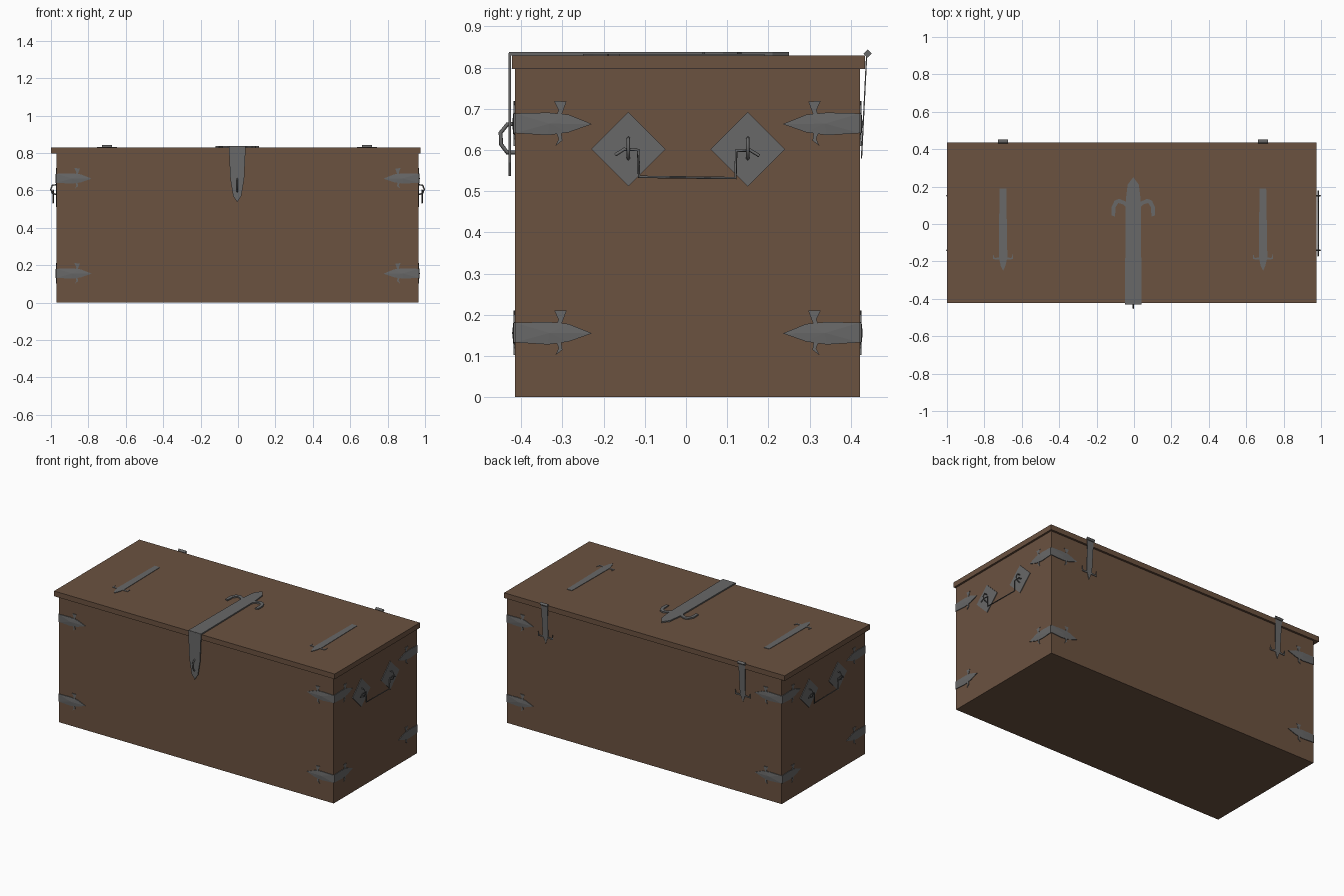
import bpy, bmesh
from mathutils import Vector

cube = bpy.data.objects.get("Cube")
if cube:
    bpy.data.objects.remove(cube, do_unlink=True)


def material(name, rgb):
    m = bpy.data.materials.new(name)
    m.use_nodes = True
    m.diffuse_color = (*rgb, 1)
    m.node_tree.nodes["Principled BSDF"].inputs["Base Color"].default_value = (*rgb, 1)
    return m


WOOD = material("brown wood", (0.147, 0.084, 0.051))
IRON = material("grey iron", (0.138, 0.138, 0.138))


def link(name, data, mat):
    ob = bpy.data.objects.new(name, data)
    data.materials.append(mat)
    bpy.context.collection.objects.link(ob)
    return ob


def box(name, lo, hi, mat):
    bm = bmesh.new()
    bmesh.ops.create_cube(bm, size=1)
    for v in bm.verts:
        v.co = [l + (c + 0.5) * (h - l) for c, l, h in zip(v.co, lo, hi)]
    me = bpy.data.meshes.new(name)
    bm.to_mesh(me)
    bm.free()
    return link(name, me, mat)


def plate(name, outlines, origin, u, v, normal, thick=0.005, ridge=0):
    """Flat iron pieces drawn in the (u, v) plane and raised along normal."""
    o, u, v, n = (Vector(a) for a in (origin, u, v, normal))
    bm = bmesh.new()
    for i, pts in enumerate(outlines):
        base = bm.faces.new([bm.verts.new(o + u * a + v * b) for a, b in pts])
        ext = bmesh.ops.extrude_face_region(bm, geom=[base], use_keep_orig=True)["geom"]
        bmesh.ops.translate(bm, vec=n * thick, verts=[g for g in ext if isinstance(g, bmesh.types.BMVert)])
        if ridge and i == 0:
            top = [g for g in ext if isinstance(g, bmesh.types.BMFace)]
            for p in bmesh.ops.poke(bm, faces=top)["verts"]:
                p.co += n * ridge
    bmesh.ops.recalc_face_normals(bm, faces=bm.faces)
    me = bpy.data.meshes.new(name)
    bm.to_mesh(me)
    bm.free()
    return link(name, me, IRON)


def rod(name, pts, r):
    """Thin iron rod bent through the given points."""
    cu = bpy.data.curves.new(name, "CURVE")
    cu.dimensions = "3D"
    cu.bevel_depth = r
    cu.bevel_resolution = 0
    cu.use_fill_caps = True
    sp = cu.splines.new("POLY")
    sp.points.add(len(pts) - 1)
    for p, co in zip(sp.points, pts):
        p.co = (*co, 1)
    return link(name, cu, IRON)


def flip(pts):
    return [(-a, b) for a, b in pts]


# Wooden chest
X0, X1, Y0, Y1 = -0.97, 0.965, -0.415, 0.422
TOP = 0.83
box("chest_body", (X0, Y0, 0), (X1, Y1, 0.797), WOOD)
box("chest_lid", (-1, -0.422, 0.797), (0.977, 0.435, TOP), WOOD)

# Leaf-shaped corner straps with small barbs
LEAF = [(0, -0.022), (0.08, -0.027), (0.13, -0.02), (0.187, 0), (0.13, 0.023), (0.08, 0.028), (0, 0.026)]
BARB_UP = [(0.1, 0.02), (0.112, 0.02), (0.118, 0.045), (0.095, 0.056), (0.125, 0.055), (0.108, 0.04)]
BARB_DOWN = [(0.1, -0.02), (0.112, -0.02), (0.115, -0.04), (0.098, -0.053), (0.106, -0.036)]
for sx, x in ((-1, X0), (1, X1)):
    for sy, y in ((-1, Y0), (1, Y1)):
        for level, z in (("lower", 0.155), ("upper", 0.663)):
            tag = f"{level}_{'left' if sx > 0 else 'right'}_{'back' if sy > 0 else 'front'}"
            parts = [LEAF, BARB_UP, BARB_DOWN]
            plate("corner_strap_long_" + tag, parts, (x, y, z), (-sx, 0, 0), (0, 0, 1), (0, sy, 0), 0.004, 0.003)
            plate("corner_strap_end_" + tag, parts, (x, y, z), (0, -sy, 0), (0, 0, 1), (sx, 0, 0), 0.004, 0.003)

# End handles hung from staples on diamond plates
DIAMOND = [(-0.09, 0), (0, -0.09), (0.09, 0), (0, 0.09)]
for side, s, x in (("right", -1, X0), ("left", 1, X1)):
    for end, y in (("front", -0.14), ("back", 0.15)):
        plate(f"handle_plate_{side}_{end}", [DIAMOND], (x, y, 0.602), (0, 1, 0), (0, 0, 1), (s, 0, 0), 0.004)
        loop = [(0, 0.63), (0.022, 0.628), (0.031, 0.606), (0.022, 0.584), (0, 0.578)]
        rod(f"handle_staple_{side}_{end}", [(x + s * d, y, z) for d, z in loop], 0.004)
    bail = [(-0.172, 0.588), (-0.15, 0.602), (-0.116, 0.6), (-0.114, 0.535),
            (0.12, 0.532), (0.122, 0.598), (0.155, 0.6), (0.178, 0.586)]
    rod(f"handle_bail_{side}", [(x + s * 0.019, y, z) for y, z in bail], 0.004)

# Centre hasp: top strap with curled hooks, front tongue, staple
HOOK = [(0.035, 0.085), (0.055, 0.105), (0.08, 0.112), (0.095, 0.09), (0.097, 0.04), (0.115, 0.045),
        (0.117, 0.09), (0.1, 0.125), (0.075, 0.135), (0.04, 0.12)]
STRAP = [(-0.045, -0.43), (0.045, -0.43), (0.04, 0.13), (0.03, 0.21), (0, 0.25), (-0.03, 0.21), (-0.04, 0.13)]
plate("hasp_top", [STRAP, HOOK, flip(HOOK)], (-0.004, 0, TOP), (1, 0, 0), (0, 1, 0), (0, 0, 1), 0.008)
TONGUE = [(-0.045, 0.836), (0.045, 0.836), (0.037, 0.66), (0.022, 0.57), (0, 0.537), (-0.022, 0.57), (-0.037, 0.66)]
plate("hasp_tongue", [TONGUE], (-0.004, -0.425, 0), (1, 0, 0), (0, 0, 1), (0, -1, 0), 0.006)
staple = [(Y0, 0.664), (-0.434, 0.662), (-0.45, 0.642), (-0.449, 0.614), (-0.434, 0.594), (Y0, 0.594)]
rod("hasp_staple", [(-0.004, y, z) for y, z in staple], 0.005)

# Lid hinges: top strap, barrel, tapered back strap
TOP_STRAP = [(-0.019, 0.19), (-0.023, -0.18), (-0.012, -0.225), (0, -0.25), (0.012, -0.225), (0.023, -0.18), (0.017, 0.19)]
TOP_BARB = [(0.02, -0.178), (0.045, -0.182), (0.052, -0.16), (0.054, -0.188), (0.02, -0.19)]
BACK_STRAP = [(-0.023, 0), (0.023, 0), (0.019, -0.2), (0, -0.25), (-0.019, -0.2)]
BACK_BARB = [(0.017, -0.2), (0.044, -0.205), (0.052, -0.18), (0.053, -0.213), (0.017, -0.212)]
for side, x in (("right", -0.7), ("left", 0.69)):
    plate(f"hinge_top_strap_{side}", [TOP_STRAP, TOP_BARB, flip(TOP_BARB)], (x, 0, TOP),
          (1, 0, 0), (0, 1, 0), (0, 0, 1), 0.003)
    plate(f"hinge_back_strap_{side}", [BACK_STRAP, BACK_BARB, flip(BACK_BARB)], (x, 0.437, TOP),
          (1, 0, 0), (0, 0.05, 1), (0, 1, 0), 0.003)
    rod(f"hinge_barrel_{side}", [(x - 0.026, 0.441, 0.834), (x + 0.026, 0.441, 0.834)], 0.01)
